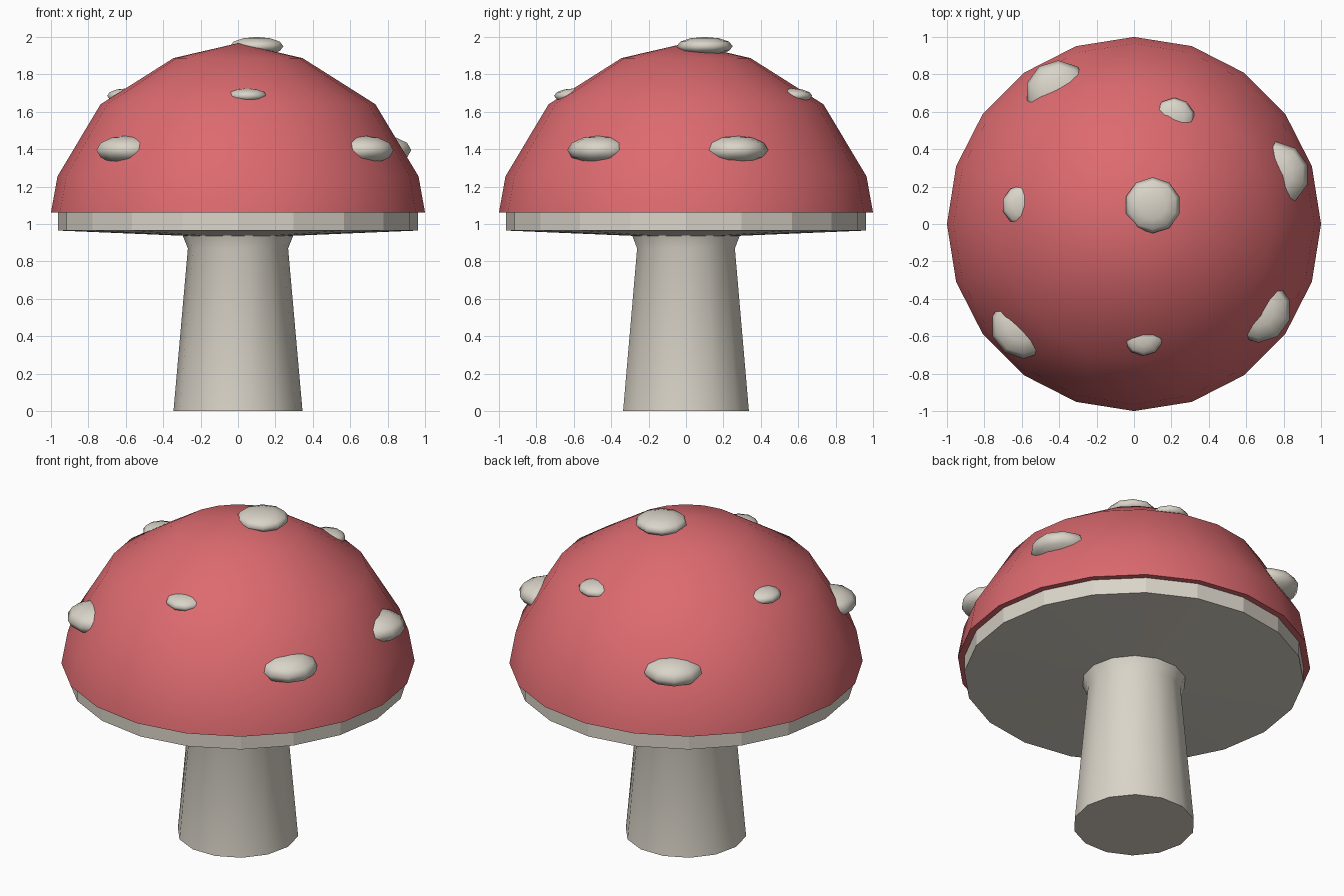
import bpy, bmesh
from math import sin, cos, pi, radians

cube = bpy.data.objects.get("Cube")
if cube:
    bpy.data.objects.remove(cube, do_unlink=True)


def material(name, rgb):
    m = bpy.data.materials.new(name)
    m.use_nodes = True
    m.diffuse_color = (*rgb, 1)
    m.node_tree.nodes["Principled BSDF"].inputs["Base Color"].default_value = (*rgb, 1)
    return m


red = material("cap red", (0.72, 0.145, 0.16))
cream = material("cream", (0.70, 0.66, 0.58))


def lathe(name, profile, sides, mat, smooth=None, phase=0, location=(0, 0, 0)):
    """Turn a profile of (radius, height) points around z; radius 0 closes to a point."""
    bm = bmesh.new()
    rings = []
    for r, z in profile:
        count = sides if r > 0 else 1
        rings.append([bm.verts.new((r * cos(phase + 2 * pi * i / sides),
                                    r * sin(phase + 2 * pi * i / sides), z))
                      for i in range(count)])
    for low, high in zip(rings, rings[1:]):
        for i in range(sides):
            j = (i + 1) % sides
            quad = [low[i % len(low)], low[j % len(low)],
                    high[j % len(high)], high[i % len(high)]]
            bm.faces.new(list(dict.fromkeys(quad)))
    bmesh.ops.recalc_face_normals(bm, faces=bm.faces)
    mesh = bpy.data.meshes.new(name)
    bm.to_mesh(mesh)
    bm.free()
    mesh.materials.append(mat)
    obj = bpy.data.objects.new(name, mesh)
    obj.location = location
    bpy.context.collection.objects.link(obj)
    if smooth:
        bpy.ops.object.select_all(action="DESELECT")
        obj.select_set(True)
        bpy.context.view_layer.objects.active = obj
        bpy.ops.object.shade_smooth_by_angle(angle=radians(smooth))
    return obj


# Stem: tapered, flaring where it meets the cap
lathe("stem", [(0, 0), (0.345, 0), (0.268, 0.87), (0.30, 0.95), (0, 0.95)],
      14, cream, smooth=40)

# Pale underside of the cap: faceted rim and shallow cone
lathe("cap_underside", [(0, 0.925), (0.963, 0.965), (0.963, 1.07), (0, 1.07)],
      20, cream)

# Domed cap
lathe("cap", [(0, 1.062), (1, 1.062), (0.965, 1.255), (0.735, 1.64),
              (0.345, 1.887), (0, 1.967)], 20, red, smooth=40)


# Spots: flattened balls half sunk into the cap
def spot(name, location, radius, height, steps=6):
    profile = [(radius * sin(pi * k / steps) if 0 < k < steps else 0,
                -height * cos(pi * k / steps)) for k in range(steps + 1)]
    lathe(name, profile, 10, cream, smooth=80, phase=pi / 2, location=location)


spot("top_spot", (0.1, 0.1, 1.95), 0.15, 0.05)
for i, (x, y) in enumerate([(0.76, 0.265), (0.665, -0.46), (-0.59, -0.545), (-0.405, 0.70)]):
    spot(f"large_spot_{i + 1}", (x, y, 1.395), 0.175, 0.078)
for i, (x, y) in enumerate([(0.215, 0.565), (-0.595, 0.1), (0.05, -0.595)]):
    spot(f"small_spot_{i + 1}", (x, y, 1.685), 0.11, 0.04)
